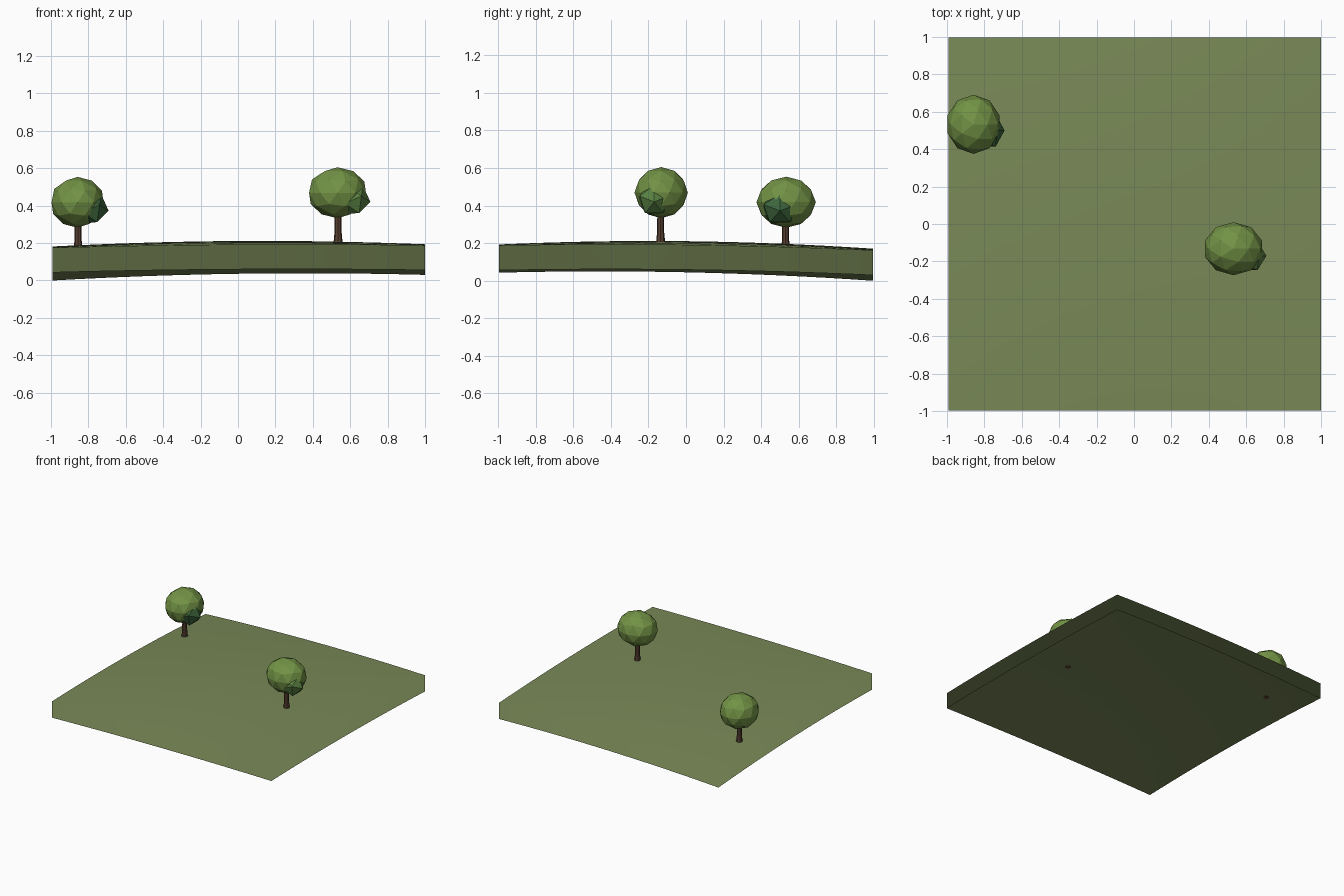
import bpy, bmesh
from mathutils import Vector, Matrix

if "Cube" in bpy.data.objects:
    bpy.data.objects.remove(bpy.data.objects["Cube"])


def material(name, rgb):
    m = bpy.data.materials.new(name)
    m.diffuse_color = (*rgb, 1)
    m.use_nodes = True
    m.node_tree.nodes["Principled BSDF"].inputs["Base Color"].default_value = m.diffuse_color
    return m


GRASS = material("grass", (0.19, 0.25, 0.095))
BARK = material("bark", (0.095, 0.05, 0.03))
LEAF = material("leaf", (0.17, 0.29, 0.06))
LEAF_DARK = material("leaf_dark", (0.045, 0.13, 0.045))
LEAF_MID = material("leaf_mid", (0.10, 0.22, 0.055))

SKIRT = 0.132
# skirt foot heights: rows y = -1, 0, 1; columns x = -1, 0, 1
HEIGHTS = ((0.043, 0.060, 0.056), (0.045, 0.078, 0.059), (0.0, 0.036, 0.030))


def weights(t):
    return t * (t - 1) / 2, 1 - t * t, t * (t + 1) / 2


def terrain(x, y):
    return SKIRT + sum(wy * wx * h for wy, row in zip(weights(y), HEIGHTS)
                       for wx, h in zip(weights(x), row))


def up_normal(x, y, e=0.01):
    return Vector(((terrain(x - e, y) - terrain(x + e, y)) / (2 * e),
                   (terrain(x, y - e) - terrain(x, y + e)) / (2 * e), 1)).normalized()


def finish(name, bm, mat):
    me = bpy.data.meshes.new(name)
    bm.to_mesh(me)
    bm.free()
    me.materials.append(mat)
    ob = bpy.data.objects.new(name, me)
    bpy.context.collection.objects.link(ob)
    return ob


# gently domed ground sheet with a skirt round its rim, open underneath
bm = bmesh.new()
bmesh.ops.create_grid(bm, x_segments=16, y_segments=16, size=1)
for v in bm.verts:
    v.co = (v.co.x * 0.996 + 0.004, v.co.y * 0.996, terrain(v.co.x, v.co.y))
rim = [e for e in bm.edges if e.is_boundary]
skirt = bmesh.ops.extrude_edge_only(bm, edges=rim)["geom"]
for v in skirt:
    if isinstance(v, bmesh.types.BMVert):
        v.co.z -= SKIRT
bmesh.ops.recalc_face_normals(bm, faces=bm.faces)
for f in bm.faces:
    f.smooth = True
ground = finish("ground", bm, GRASS).data
# the skirt is shaded like the turf above it
ground.normals_split_custom_set_from_vertices(
    [up_normal(v.co.x, v.co.y) for v in ground.vertices])


# faceted leaf ball
def leaf_ball(name, centre, radii, detail, mat, turn=0):
    bm = bmesh.new()
    bmesh.ops.create_icosphere(bm, subdivisions=detail, radius=1,
                               matrix=Matrix.Rotation(turn, 4, 'Y'))
    for v in bm.verts:
        v.co = Vector(c + r * p for c, r, p in zip(centre, radii, v.co))
    finish(name, bm, mat)


# flared trunk standing on the turf
def trunk(name, x, y, top):
    base = terrain(x, y)
    rings = ((base - 0.002, 0.024), (base + 0.05, 0.019), (top, 0.017))
    bm = bmesh.new()
    loops = []
    for z, r in rings:
        ring = bmesh.ops.create_circle(bm, segments=8, radius=r)["verts"]
        bmesh.ops.translate(bm, verts=ring, vec=(x, y, z))
        loops.append(ring)
    for a, b in zip(loops, loops[1:]):
        for i in range(8):
            j = (i + 1) % 8
            bm.faces.new((a[i], a[j], b[j], b[i]))
    bm.faces.new(loops[0][::-1])
    bm.faces.new(loops[-1])
    bmesh.ops.recalc_face_normals(bm, faces=bm.faces)
    finish(name, bm, BARK)


# back left tree
trunk("back_tree_trunk", -0.855, 0.53, 0.36)
leaf_ball("back_tree_crown", (-0.858, 0.533, 0.418), (0.146, 0.158, 0.136), 2, LEAF)
leaf_ball("back_tree_side_leaves", (-0.785, 0.50, 0.385), (0.094, 0.102, 0.094), 1,
          LEAF_DARK, 0.6)

# front right tree
trunk("front_tree_trunk", 0.535, -0.135, 0.41)
leaf_ball("front_tree_crown", (0.532, -0.132, 0.469), (0.160, 0.142, 0.136), 2, LEAF)
leaf_ball("front_tree_side_leaves", (0.615, -0.17, 0.432), (0.094, 0.09, 0.092), 1,
          LEAF_MID, 0.6)
